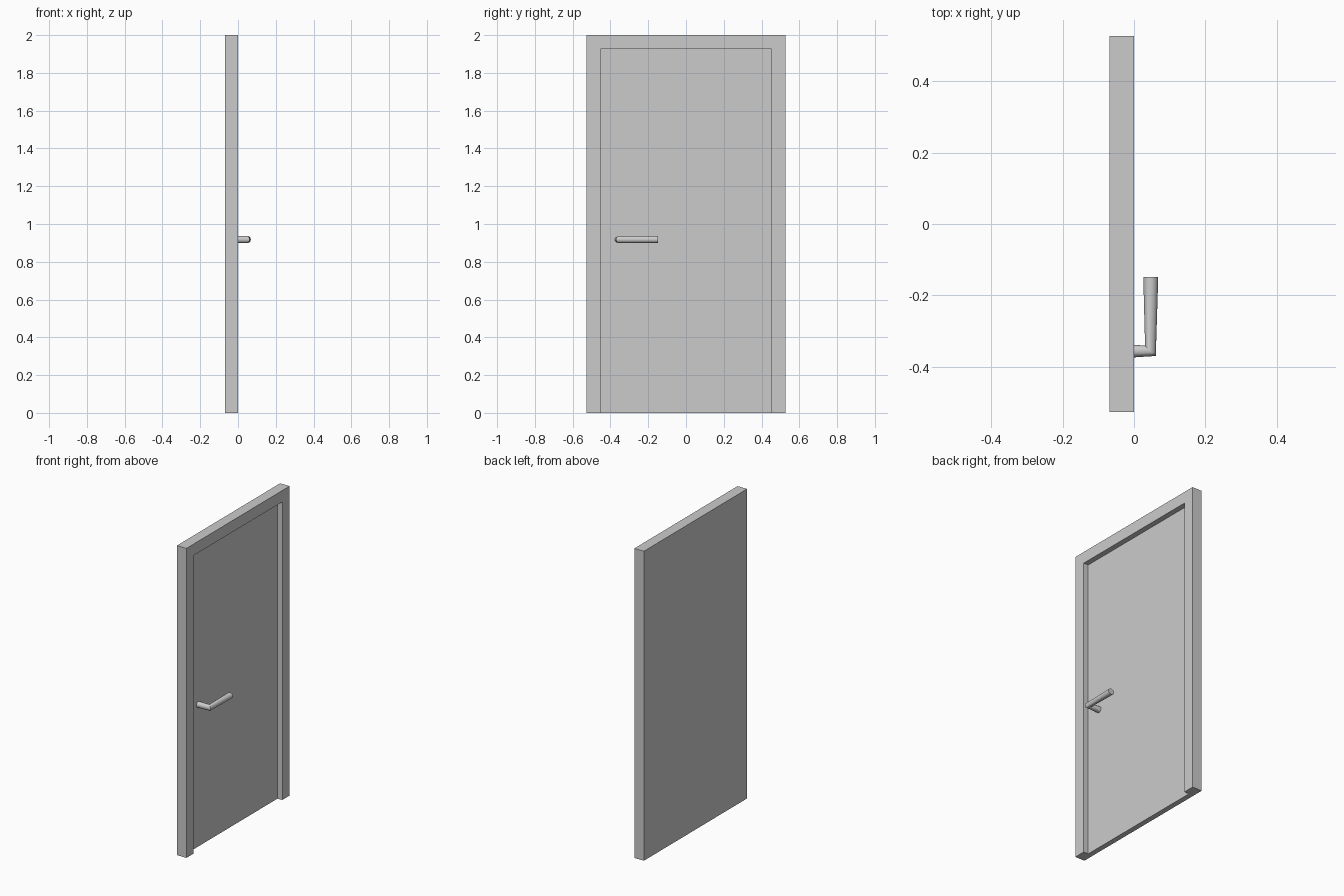
import bpy, bmesh, math
from mathutils import Vector

cube = bpy.data.objects.get("Cube")
if cube:
    bpy.data.objects.remove(cube, do_unlink=True)

HALF_W, HEIGHT = 0.527, 2.0
BACK, FACE, LEAF = -0.068, 0.0, -0.034      # x of back, frame face, recessed leaf
OPEN_W, OPEN_H = 0.452, 1.926

grey = bpy.data.materials.new("light grey")
grey.use_nodes = True
colour = (0.6, 0.6, 0.6, 1)
grey.diffuse_color = colour
grey.node_tree.nodes["Principled BSDF"].inputs["Base Color"].default_value = colour


def add_object(name, bm):
    bmesh.ops.recalc_face_normals(bm, faces=bm.faces)
    mesh = bpy.data.meshes.new(name)
    bm.to_mesh(mesh)
    bm.free()
    mesh.materials.append(grey)
    obj = bpy.data.objects.new(name, mesh)
    bpy.context.collection.objects.link(obj)
    return obj


def box(name, low, high):
    bm = bmesh.new()
    bmesh.ops.create_cube(bm, size=1)
    low, high = Vector(low), Vector(high)
    for v in bm.verts:
        v.co = (low + high) / 2 + v.co * (high - low)
    return add_object(name, bm)


# Door and frame: one slab with a shallow recess that is open at the floor
door = box("door_and_frame", (BACK, -HALF_W, 0), (FACE, HALF_W, HEIGHT))
recess = box("recess_cutter", (LEAF, -OPEN_W, -0.1), (0.1, OPEN_W, OPEN_H))
recess.hide_render = True
recess.hide_set(True)
cut = door.modifiers.new("recess", 'BOOLEAN')
cut.operation = 'DIFFERENCE'
cut.solver = 'EXACT'
cut.object = recess
bpy.context.view_layer.objects.active = door
door.select_set(True)
bpy.ops.object.modifier_apply(modifier=cut.name)
bpy.data.objects.remove(recess, do_unlink=True)

# Lever handle: oval rings at the leaf, the mitred elbow and the flared tip,
# each given by its inner and outer corner in plan
SIDES, HANDLE_Z, HALF_T = 32, 0.918, 0.0185
rings = [((LEAF, -0.336), (LEAF, -0.376)),
         ((0.031, -0.341), (0.061, -0.370)),
         ((0.026, -0.148), (0.068, -0.148))]
bm = bmesh.new()
loops = []
for inner, outer in rings:
    a, b = Vector((*inner, HANDLE_Z)), Vector((*outer, HANDLE_Z))
    loop = []
    for i in range(SIDES):
        t = math.tau * i / SIDES
        lift = Vector((0, 0, HALF_T * math.sin(t)))
        loop.append(bm.verts.new((a + b) / 2 + (b - a) / 2 * math.cos(t) + lift))
    loops.append(loop)
for lower, upper in zip(loops, loops[1:]):
    for i in range(SIDES):
        j = (i + 1) % SIDES
        bm.faces.new((lower[i], lower[j], upper[j], upper[i]))
bm.faces.new(loops[0])
bm.faces.new(loops[-1])
handle = add_object("lever_handle", bm)

bpy.ops.object.select_all(action='DESELECT')
handle.select_set(True)
bpy.context.view_layer.objects.active = handle
bpy.ops.object.shade_smooth_by_angle(angle=math.radians(35))
